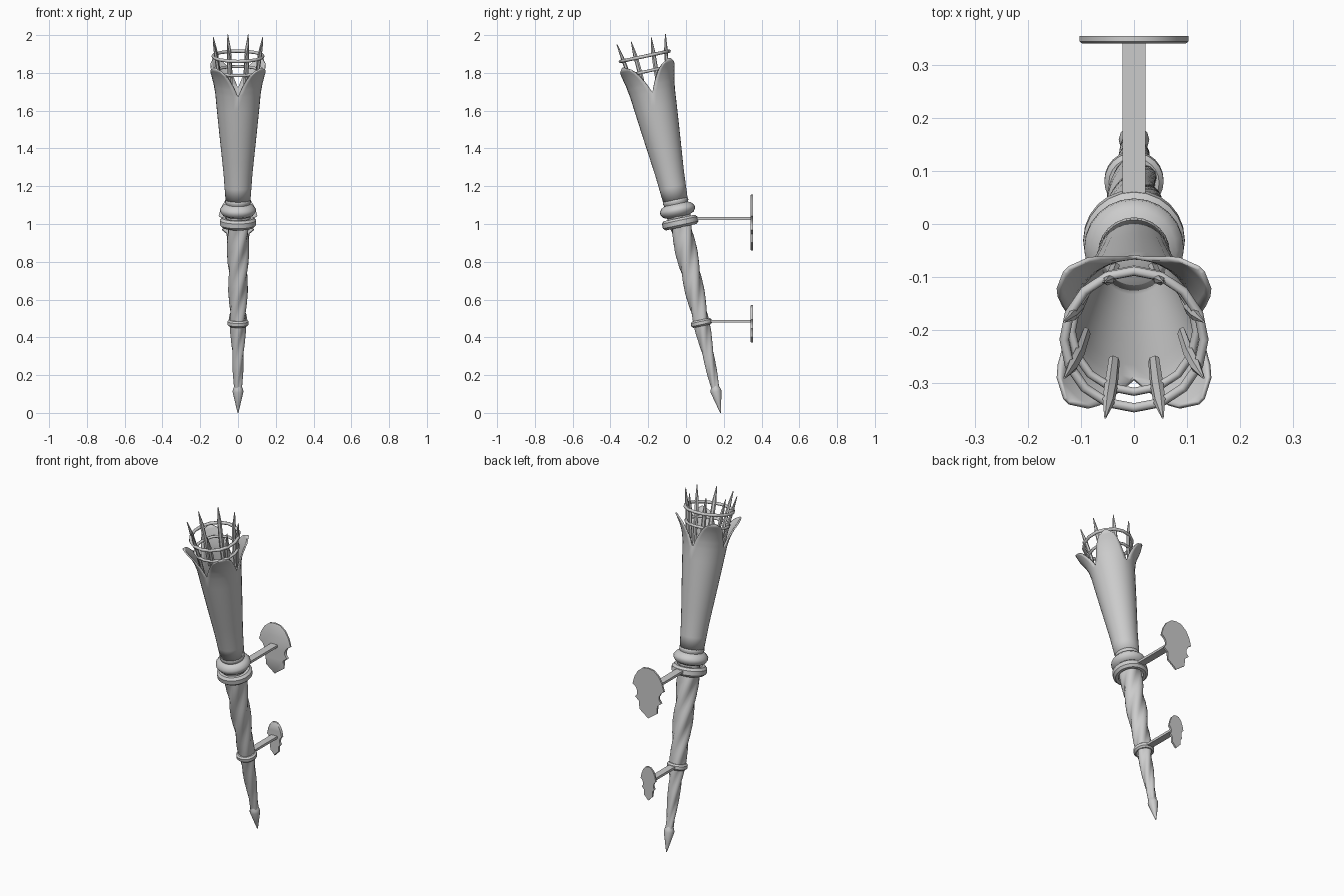
import bpy, bmesh, math
from mathutils import Matrix, Vector

if "Cube" in bpy.data.objects:
    bpy.data.objects.remove(bpy.data.objects["Cube"])

# Torch parts are built upright in local space, then tilted onto the leaning axis
TILT = Matrix.Translation((0, 0.183, 0)) @ Matrix.Rotation(math.radians(12), 4, 'X')


def finish(name, bm, mat=None, angle=40):
    bmesh.ops.recalc_face_normals(bm, faces=bm.faces)
    me = bpy.data.meshes.new(name)
    bm.to_mesh(me)
    bm.free()
    ob = bpy.data.objects.new(name, me)
    bpy.context.collection.objects.link(ob)
    if mat:
        ob.matrix_world = mat
    bpy.ops.object.select_all(action='DESELECT')
    ob.select_set(True)
    bpy.context.view_layer.objects.active = ob
    bpy.ops.object.shade_smooth_by_angle(angle=math.radians(angle))
    return ob


def bridge(bm, loops, wrap=False, ring=True):
    pairs = list(zip(loops, loops[1:])) + ([(loops[-1], loops[0])] if wrap else [])
    for a, b in pairs:
        n = len(a)
        for i in range(n if ring else n - 1):
            j = (i + 1) % n
            bm.faces.new((a[i], a[j], b[j], b[i]))


def lathe(name, profile, n=24, closed=False, angle=40):
    bm = bmesh.new()
    loops = [[bm.verts.new((r * math.cos(math.tau * i / n), r * math.sin(math.tau * i / n), s))
              for i in range(n)] for r, s in profile]
    bridge(bm, loops, wrap=closed)
    if not closed:
        bm.faces.new(loops[0])
        bm.faces.new(loops[-1])
    return finish(name, bm, TILT, angle)


def interp(keys, t):
    for (a, va), (b, vb) in zip(keys, keys[1:]):
        if t <= b:
            return va + (vb - va) * (t - a) / (b - a)
    return keys[-1][1]


# Twisted four-lobed shaft
bm = bmesh.new()
shaft_r = [(0.12, 0.021), (0.3, 0.031), (0.49, 0.043), (0.8, 0.055), (1.08, 0.061)]
loops = []
for k in range(61):
    s = 0.12 + 0.96 * k / 60
    loop = []
    for i in range(24):
        a = math.tau * i / 24
        lobe = 0.85 + 0.2 * abs(math.cos(2 * a)) ** 1.5
        r = interp(shaft_r, s) * lobe
        b = a + s * math.tau * 1.15
        loop.append(bm.verts.new((r * math.cos(b), r * math.sin(b), s)))
    loops.append(loop)
bridge(bm, loops)
bm.faces.new(loops[0])
bm.faces.new(loops[-1])
finish("twisted_shaft", bm, TILT, 60)

# Pointed foot and the knob under the cup
lathe("foot_tip", [(0.002, 0), (0.014, 0.05), (0.029, 0.115), (0.026, 0.13), (0.02, 0.145)], 12)
lathe("knob", [(0.058, 1.062), (0.082, 1.072), (0.094, 1.09), (0.094, 1.105), (0.08, 1.122),
               (0.064, 1.13), (0.068, 1.14), (0.068, 1.152), (0.058, 1.162)], 24, angle=60)


# Bracket bands around the shaft
def band(name, ri, ro, s, h):
    c = 0.25 * h
    lathe(name, [(ri, s - h / 2), (ro - c, s - h / 2), (ro, s - h / 2 + c),
                 (ro, s + h / 2 - c), (ro - c, s + h / 2), (ri, s + h / 2)], 24, True)


band("upper_band", 0.068, 0.096, 1.03, 0.05)
band("lower_band", 0.04, 0.056, 0.487, 0.034)

# Cup with four flaring petals
cup_r = [(1.15, 0.058), (1.3, 0.069), (1.5, 0.09), (1.65, 0.105), (1.735, 0.113),
         (1.79, 0.124), (1.84, 0.143), (1.87, 0.16), (1.895, 0.175)]
petal_w = [(0, 1), (0.25, 0.83), (0.5, 0.65), (0.75, 0.46), (0.9, 0.29), (1, 0.04)]
bm = bmesh.new()
for k in range(4):
    rows = []
    for s, t in [(1.15 + 0.585 * i / 8, 0) for i in range(9)] + \
                [(1.735 + 0.16 * i / 8, i / 8) for i in range(1, 9)]:
        row = []
        for j in range(9):
            a = math.radians(45 + 90 * k + 45 * interp(petal_w, t) * (j - 4) / 4)
            r = interp(cup_r, s)
            row.append(bm.verts.new((r * math.cos(a), r * math.sin(a), s)))
        rows.append(row)
    bridge(bm, rows, ring=False)
bmesh.ops.remove_doubles(bm, verts=bm.verts, dist=0.0005)
cup = finish("petal_cup", bm, TILT, 50)
mod = cup.modifiers.new("thickness", 'SOLIDIFY')
mod.thickness = 0.008
mod.offset = -1


# Flame basket: two hoops and eight blade prongs
def hoop(name, r, s, tube):
    lathe(name, [(r + tube * math.cos(math.tau * i / 8), s + tube * math.sin(math.tau * i / 8))
                 for i in range(8)], 16, True, 50)


hoop("upper_hoop", 0.132, 1.93, 0.009)
hoop("lower_hoop", 0.118, 1.85, 0.008)

bm = bmesh.new()
for k in range(8):
    rot = Matrix.Rotation(math.radians(22.5 + 45 * k), 3, 'Z')
    loops = []
    for s, r, w, d in [(1.69, 0.097, 0.011, 0.006), (1.85, 0.112, 0.013, 0.008),
                       (1.94, 0.126, 0.012, 0.008), (2.022, 0.142, 0.002, 0.002)]:
        loops.append([bm.verts.new(rot @ Vector((r + x * d, y * w, s)))
                      for x, y in ((1, .5), (0, 1), (-1, .5), (-1, -.5), (0, -1), (1, -.5))])
    bridge(bm, loops)
    bm.faces.new(loops[0])
    bm.faces.new(loops[-1])
finish("basket_prongs", bm, TILT, 30)

# Wall plates with a domed top, notched sides and a pointed bottom
half = [(0.035, 0.145), (0.068, 0.118), (0.09, 0.08), (0.103, 0.035), (0.084, 0.022),
        (0.072, 0), (0.072, -0.02), (0.086, -0.038), (0.06, -0.06), (0.058, -0.105), (0.03, -0.125)]
outline = [(0, 0.15)] + half + [(0, -0.148)] + [(-x, z) for x, z in reversed(half)]


def bracket(label, z, sx, sz, y0, w):
    bm = bmesh.new()
    loops = [[bm.verts.new((x * sx * f, y, z + dz + q * sz * f)) for x, q in outline]
             for dz, y, f in ((-0.022 * sz, 0.355, 1), (-0.022 * sz, 0.345, 1), (-0.022 * sz, 0.341, 0.95))]
    bridge(bm, loops)
    bm.faces.new(loops[0])
    bm.faces.new(loops[-1])
    finish(label + "_wall_plate", bm)
    # Flat arm joining band and plate
    bm = bmesh.new()
    bmesh.ops.create_cube(bm, size=1, matrix=Matrix.Translation((0, (y0 + 0.343) / 2, z))
                          @ Matrix.Diagonal((w, 0.343 - y0, 0.014, 1)))
    finish(label + "_arm", bm)


bracket("upper", 1.029, 1, 1, 0.05, 0.044)
bracket("lower", 0.486, 0.48, 0.67, 0.125, 0.04)
